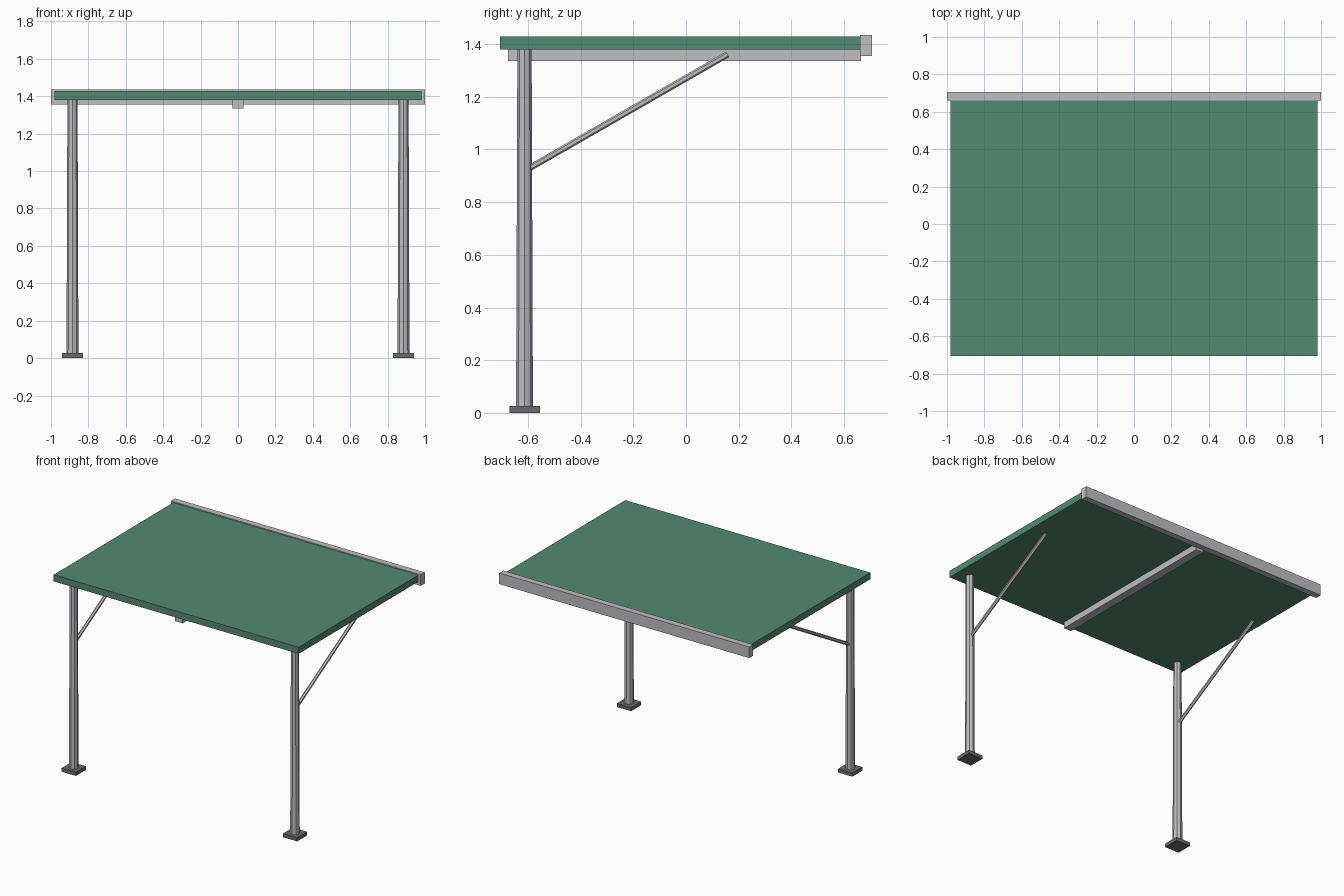
import bpy
from mathutils import Vector

cube = bpy.data.objects.get("Cube")
if cube:
    bpy.data.objects.remove(cube, do_unlink=True)


def material(name, r, g, b):
    m = bpy.data.materials.new(name)
    m.use_nodes = True
    m.diffuse_color = (r, g, b, 1)
    m.node_tree.nodes["Principled BSDF"].inputs["Base Color"].default_value = (r, g, b, 1)
    return m


green = material("green_roofing", 0.09, 0.25, 0.17)
steel = material("light_steel", 0.52, 0.52, 0.54)
dark = material("dark_steel", 0.15, 0.15, 0.16)


def box(name, low, high, mat):
    """Box between two opposite corners."""
    low, high = Vector(low), Vector(high)
    bpy.ops.mesh.primitive_cube_add(size=1, location=(low + high) / 2)
    ob = bpy.context.object
    ob.name = name
    ob.scale = high - low
    ob.data.materials.append(mat)
    return ob


def tube(name, start, end, r1, r2, sides, mat):
    """Flat-sided, optionally tapered tube between two points."""
    start, end = Vector(start), Vector(end)
    axis = end - start
    bpy.ops.mesh.primitive_cone_add(vertices=sides, radius1=r1, radius2=r2,
                                    depth=axis.length, location=(start + end) / 2)
    ob = bpy.context.object
    ob.name = name
    ob.rotation_mode = 'QUATERNION'
    ob.rotation_quaternion = Vector((0, 0, 1)).rotation_difference(axis)
    ob.data.materials.append(mat)
    return ob


# Roof slab, rear gutter and central rafter
box("roof_panel", (-0.98, -0.706, 1.38), (0.98, 0.67, 1.428), green)
box("rear_gutter", (-1, 0.66, 1.355), (1, 0.706, 1.435), steel)
box("centre_rafter", (-0.03, -0.675, 1.335), (0.03, 0.665, 1.381), steel)

# Post, foot plate and diagonal brace on each side
for side, s in (("left", 1), ("right", -1)):
    x = 0.885 * s
    box(side + "_foot_plate", (x - 0.057, -0.67, 0), (x + 0.057, -0.555, 0.026), dark)
    tube(side + "_post", (x, -0.613, 0.02), (x, -0.613, 1.382), 0.032, 0.027, 8, steel)
    tube(side + "_brace", (x, -0.6, 0.926), (x, 0.158, 1.361), 0.012, 0.012, 6, steel)
